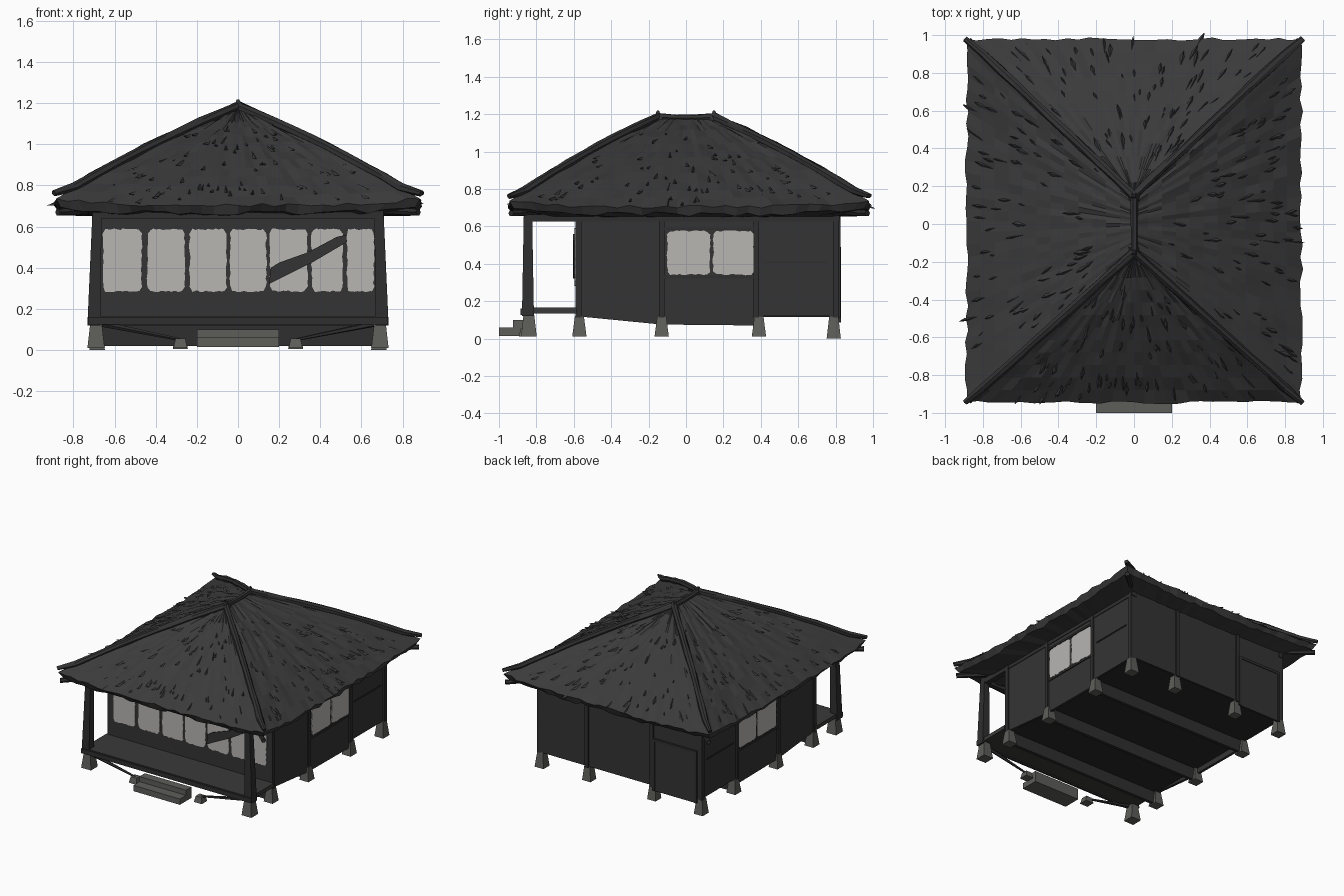
import bpy, bmesh, math, random
from mathutils import Vector

if "Cube" in bpy.data.objects:
    bpy.data.objects.remove(bpy.data.objects["Cube"])

random.seed(4)
rnd = random.uniform


def material(name, rgb):
    m = bpy.data.materials.new(name)
    m.diffuse_color = (*rgb, 1)
    m.use_nodes = True
    m.node_tree.nodes["Principled BSDF"].inputs["Base Color"].default_value = m.diffuse_color
    return m


THATCH = material("charcoal thatch", (0.043, 0.043, 0.043))
RIDGE = material("dark ridge thatch", (0.032, 0.032, 0.032))
WALL = material("dark timber wall", (0.034, 0.034, 0.034))
TIMBER = material("dark post timber", (0.028, 0.028, 0.028))
DECK = material("deck boards", (0.042, 0.042, 0.041))
UNDER = material("underfloor", (0.02, 0.02, 0.02))
STONE = material("grey stone", (0.11, 0.11, 0.102))
PAPER = material("pale paper", (0.48, 0.465, 0.45))


def finish(name, bm, mat):
    bmesh.ops.recalc_face_normals(bm, faces=bm.faces)
    me = bpy.data.meshes.new(name)
    bm.to_mesh(me)
    bm.free()
    me.materials.append(mat)
    ob = bpy.data.objects.new(name, me)
    bpy.context.collection.objects.link(ob)
    return ob


def loft(name, rings, mat):
    """Closed solid through rings of equal point count."""
    bm = bmesh.new()
    vs = [[bm.verts.new(p) for p in r] for r in rings]
    n = len(vs[0])
    for a, b in zip(vs, vs[1:]):
        for i in range(n):
            bm.faces.new((a[i], a[(i + 1) % n], b[(i + 1) % n], b[i]))
    bm.faces.new(vs[0])
    bm.faces.new(vs[-1])
    return finish(name, bm, mat)


def rect(x0, x1, y0, y1, z):
    return [(x0, y0, z), (x1, y0, z), (x1, y1, z), (x0, y1, z)]


def box(name, x0, x1, y0, y1, z0, z1, mat):
    return loft(name, [rect(x0, x1, y0, y1, z0), rect(x0, x1, y0, y1, z1)], mat)


def taper(name, x, y, z0, z1, r0, r1, mat, tx=None):
    tx = x if tx is None else tx
    return loft(name, [rect(x - r0, x + r0, y - r0, y + r0, z0),
                       rect(tx - r1, tx + r1, y - r1, y + r1, z1)], mat)


def pole(name, pts, radii, mat, sides=6, wobble=0.0):
    pts = [Vector(p) for p in pts]
    d = (pts[-1] - pts[0]).normalized()
    s = d.cross(Vector((0, 0, 1))).normalized()
    u = s.cross(d)
    rings = []
    for p, r in zip(pts, radii):
        ring = []
        for i in range(sides):
            a = 2 * math.pi * i / sides
            ring.append(p + (s * math.cos(a) + u * math.sin(a)) * (r + rnd(-wobble, wobble)))
        rings.append(ring)
    return loft(name, rings, mat)


# Hipped thatch roof
EAVE = [Vector(p) for p in ((-.885, -.945), (.885, -.945), (.885, .98), (-.885, .98))]
TOP = [Vector((0, -.15)), Vector((0, .15))]
PANELS = [(0, 1, 0, 0), (1, 2, 0, 1), (2, 3, 1, 1), (3, 0, 1, 0)]


def roof_point(panel, u, t):
    a, b, c, d = panel
    p = EAVE[a].lerp(EAVE[b], u).lerp(TOP[c].lerp(TOP[d], u), t)
    z = .705 + .03 * abs(2 * u - 1) ** 4 * (1 - t) + .475 * t + .022 * math.sin(math.pi * t)
    return Vector((p.x, p.y, z))


COLS, ROWS = 30, 12
bm = bmesh.new()
for panel in PANELS:
    grid = []
    for r in range(-2, ROWS + 1):
        row = []
        for c in range(COLS + 1):
            u = c / COLS
            p = roof_point(panel, u, max(r, 0) / ROWS)
            inside = 0 < c < COLS
            if r == -2:      # soffit meets the walls
                p = Vector((p.x * .78, (p.y - .1) * .76 + .1, .65))
            elif r == -1:    # ragged fringe under the eave
                p = Vector((p.x * .975, p.y * .975, p.z - .04 + (rnd(-.012, .012) if inside else 0)))
            elif inside and r < ROWS:
                p.z += rnd(-.008, .008)
                if r == 0:
                    p.x *= rnd(.99, 1.012)
                    p.y *= rnd(.99, 1.008)
            row.append(bm.verts.new(p))
        grid.append(row)
    for g, h in zip(grid, grid[1:]):
        for c in range(COLS):
            bm.faces.new((g[c], g[c + 1], h[c + 1], h[c]))
bmesh.ops.remove_doubles(bm, verts=bm.verts, dist=1e-4)
finish("thatch_roof", bm, THATCH)

# Loose straw tufts lying down the slopes
bm = bmesh.new()
for panel in PANELS:
    for _ in range(75):
        t = 1 - math.sqrt(rnd(.03, .88))
        u = rnd(.06, .94)
        base = roof_point(panel, u, t)
        down = (roof_point(panel, u, t) - roof_point(panel, u, t + .05)).normalized()
        side = down.cross(Vector((0, 0, 1))).normalized()
        up = side.cross(down)
        length, w = rnd(.05, .12), rnd(.006, .014)
        down = (down + side * rnd(-.25, .25)).normalized()
        q = [bm.verts.new(v) for v in (base - up * .004, base + down * length * .7 + side * w - up * .004,
                                       base + down * length * .7 - side * w - up * .004,
                                       base + down * length + up * .014)]
        for f in ((0, 1, 3), (0, 3, 2), (0, 2, 1), (1, 2, 3)):
            bm.faces.new([q[i] for i in f])
finish("straw_tufts", bm, THATCH)

# Hip rolls with upturned tips, ridge roll and ridge horns
for i, panel in enumerate(PANELS):
    pts = [roof_point(panel, 0, t / 10) + Vector((0, 0, .004)) for t in range(11)]
    tip = pts[0] + Vector((math.copysign(.008, pts[0].x), 0, .022))
    pole("hip_roll", [tip] + pts[1:], [.014] + [.023] * 10, RIDGE, 7, .004)
    lower = roof_point(panel, 0, 0)
    pole("corner_rafter", [(lower.x * .99, lower.y * .99, .67), (lower.x * .78, lower.y * .82, .68)],
         [.018, .018], TIMBER)
pole("ridge_roll", [(0, -.16, 1.185), (0, -.05, 1.178), (0, .05, 1.178), (0, .16, 1.185)],
     [.02] * 4, RIDGE, 7, .003)
for s in (-1, 1):
    taper("ridge_horn", 0, s * .15, 1.15, 1.218, .035, .006, RIDGE)

# Walls: sides have a lower middle bay
profile = [(-.59, .12), (-.13, .075), (.37, .07), (.37, .12), (.815, .12), (.815, .67), (-.59, .67)]
for s in (-1, 1):
    loft("side_wall", [[(s * x, y, z) for y, z in profile] for x in (.68, .70)], WALL)
box("front_wall", -.70, .70, -.59, -.57, .12, .67, WALL)
box("back_wall", -.70, .70, .795, .815, .12, .67, WALL)
box("back_door", -.65, -.31, .81, .825, .085, .47, WALL)
for x in (-.66, -.30):
    box("door_jamb", x - .01, x + .01, .81, .83, .085, .49, TIMBER)
box("door_head", -.67, -.29, .81, .83, .47, .49, TIMBER)

# Floor, deck and underfloor planks
box("floor", -.69, .69, -.58, .81, .115, .13, UNDER)
box("deck", -.72, .72, -.875, -.585, .135, .165, DECK)
box("deck_edge", -.73, .73, -.885, -.87, .125, .16, TIMBER)
for y in (-.57, -.13, .39):
    box("underfloor_plank", -.69, .69, y - .012, y + .012, .02, .12, TIMBER)

# Posts, wall trims and eave beams
for s in (-1, 1):
    taper("front_post", s * .70, -.845, .12, .68, .032, .022, TIMBER, s * .685)
    for y in (-.575, -.13, .375, .80):
        box("wall_post", s * .695 - .015, s * .695 + .015, y - .015, y + .015, .11, .67, TIMBER)
    box("side_eave_beam", s * .685 - .02, s * .685 + .02, -.86, .82, .625, .665, TIMBER)
    box("side_rail", s * .70 - .006, s * .70 + .006, .42, .75, .405, .413, TIMBER)
    box("window_sill", s * .70 - .008, s * .70 + .008, -.12, .37, .322, .337, TIMBER)
    box("window_head", s * .70 - .008, s * .70 + .008, -.12, .37, .58, .595, TIMBER)
for x in (-.28, .28):
    box("back_post", x - .015, x + .015, .79, .825, .11, .67, TIMBER)
box("front_eave_beam", -.70, .70, -.865, -.83, .64, .67, TIMBER)


# Paper panes with slightly worn edges
def pane(name, a0, a1, z0, z1, place):
    n = 14
    corners = [(a0, z0), (a1, z0), (a1, z1), (a0, z1)]
    outline = []
    for i in range(4):
        p, q = Vector(corners[i]), Vector(corners[(i + 1) % 4])
        for k in range(1, n):
            v = p.lerp(q, k / n)
            outline.append((v.x + rnd(-.004, .004), v.y + rnd(-.004, .004)))
    loft(name, [[place(a, z, d) for a, z in outline] for d in (0, .005)], PAPER)


for a, b in ((-.655, -.468), (-.44, -.26), (-.235, -.055), (-.038, .137), (.155, .338), (.358, .508), (.53, .66)):
    pane("front_pane", a, b, .285, .587, lambda a, z, d: (a, -.59 - d, z))
for s in (-1, 1):
    for a, b in ((-.10, .128), (.145, .362)):
        pane("side_pane", a, b, .342, .575, lambda a, z, d: (s * (.70 + d), a, z))

# Fallen plank leaning across the front windows
leaning = [(.15, .32), (.36, .425), (.53, .525), (.525, .56), (.48, .55), (.34, .475), (.20, .425), (.16, .40)]
loft("leaning_plank", [[(x, y, z) for x, z in leaning] for y in (-.603, -.588)], WALL)

# Foundation stones
for s in (-1, 1):
    taper("front_foot_stone", s * .69, -.84, 0.01, .13, .042, .028, STONE)
    for y in (-.57, -.13, .39, .79):
        taper("foot_stone", s * .685, y, 0.0 if y > .7 else .012, .12, .038, .024, STONE)
    taper("back_foot_stone", s * .28, .79, .005, .12, .036, .024, STONE)
    taper("small_stone", s * .28, -.86, .01, .055, .034, .024, STONE)
    pole("fallen_pole", [(s * .70, -.855, .135), (s * .28, -.86, .05)], [.016, .007], TIMBER, 5)

# Entry steps
box("lower_step", -.20, .20, -1.0, -.86, .015, .06, STONE)
box("upper_step", -.20, .20, -.925, -.86, .055, .10, STONE)
